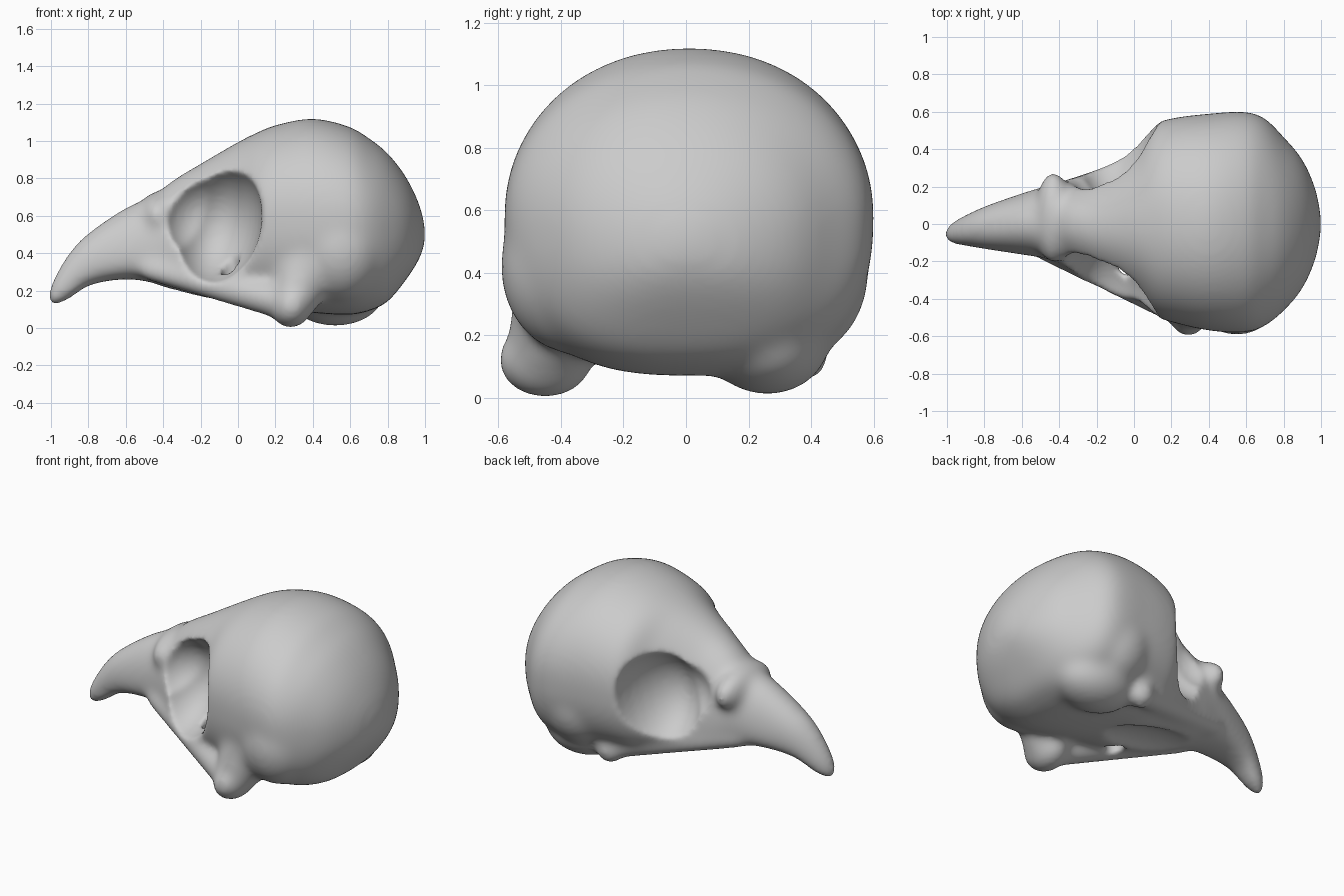
import bpy, bmesh
from math import cos, sin, tau
from mathutils import Matrix, Vector

old = bpy.data.objects.get("Cube")
if old:
    bpy.data.objects.remove(old)

bone = bpy.data.materials.new("bone grey")
bone.use_nodes = True
bone.diffuse_color = (0.6, 0.6, 0.6, 1)
bsdf = next(n for n in bone.node_tree.nodes if n.type == 'BSDF_PRINCIPLED')
bsdf.inputs["Base Color"].default_value = (0.6, 0.6, 0.6, 1)
bsdf.inputs["Roughness"].default_value = 0.7

# Stations from beak tip to back of head: x, y centre, half width, top, widest height, bottom
STATIONS = [
    (-1.015, -.06, .025, .2, .16, .115), (-.98, -.05, .055, .28, .19, .115),
    (-.9, -.035, .085, .41, .26, .155), (-.8, -.02, .115, .51, .34, .225),
    (-.6, 0, .165, .645, .38, .26), (-.45, .01, .2, .71, .42, .24),
    (-.35, 0, .24, .79, .36, .2), (-.2, -.02, .31, .88, .34, .16),
    (0, 0, .43, .995, .46, .12), (.1, .02, .51, 1.045, .58, .1),
    (.2, .02, .545, 1.085, .6, .1), (.4, .01, .58, 1.12, .6, .08),
    (.6, .01, .59, 1.075, .58, .07), (.7, .01, .555, 1.015, .56, .09),
    (.8, 0, .465, .935, .54, .14), (.9, 0, .345, .805, .52, .26),
    (.97, 0, .19, .66, .5, .37), (1, 0, .05, .55, .5, .45)]
SIDES = 48
STEPS = 5


def signed_power(v, p):
    return abs(v) ** p * (1 if v >= 0 else -1)


def refine(stations):
    """Smooth curve through the stations."""
    pts = [Vector(s) for s in stations]
    last = len(pts) - 1
    slopes = []
    for i in range(last + 1):
        a, b = pts[max(i - 1, 0)], pts[min(i + 1, last)]
        slopes.append((b - a) / (b[0] - a[0]))
    out = []
    for i in range(last):
        a, b = pts[i], pts[i + 1]
        h = b[0] - a[0]
        for k in range(STEPS):
            t = k / STEPS
            ease = t * t * (3 - 2 * t)
            out.append(a * (1 - ease) + b * ease + slopes[i] * (h * t * (1 - t) ** 2)
                       - slopes[i + 1] * (h * t * t * (1 - t)))
    return out + [pts[-1]]


def loft(bm, stations):
    rings = []
    for x, yc, w, top, mid, low in stations:
        ring = []
        for i in range(SIDES):
            a = tau * i / SIDES
            c, s = cos(a), sin(a)
            if s >= 0:
                p = (x, yc + w * signed_power(c, .95), mid + (top - mid) * s ** .97)
            else:  # fuller underside
                p = (x, yc + w * signed_power(c, .75), mid + (mid - low) * signed_power(s, .8))
            ring.append(bm.verts.new(p))
        rings.append(ring)
    for a, b in zip(rings, rings[1:]):
        for i in range(SIDES):
            j = (i + 1) % SIDES
            bm.faces.new((a[i], a[j], b[j], b[i]))
    bm.faces.new(rings[0])
    bm.faces.new(rings[-1])


def ellipsoid(bm, centre, radii, tilt=0):
    m = (Matrix.Translation(centre) @ Matrix.Rotation(tilt, 4, 'Y')
         @ Matrix.Diagonal((*radii, 1)))
    bmesh.ops.create_uvsphere(bm, u_segments=32, v_segments=20, radius=1, matrix=m)


def bar(bm, start, end, r1, r2):
    a, b = Vector(start), Vector(end)
    turn = (b - a).to_track_quat('Z', 'Y').to_matrix().to_4x4()
    bmesh.ops.create_cone(bm, cap_ends=True, segments=20, radius1=r1, radius2=r2,
                          depth=(b - a).length,
                          matrix=Matrix.Translation((a + b) / 2) @ turn)


def finish(bm, name):
    bmesh.ops.recalc_face_normals(bm, faces=bm.faces)
    mesh = bpy.data.meshes.new(name)
    bm.to_mesh(mesh)
    bm.free()
    ob = bpy.data.objects.new(name, mesh)
    bpy.context.collection.objects.link(ob)
    return ob


# Beak and braincase
bm = bmesh.new()
loft(bm, refine(STATIONS))

# Cheek bars, jaw joints, ear swellings and brow ridge (slightly lopsided)
bar(bm, (-.5, -.13, .32), (.28, -.46, .13), .06, .1)
bar(bm, (-.5, .13, .32), (.25, .36, .16), .06, .08)
ellipsoid(bm, (.29, -.45, .12), (.11, .155, .125), .4)
bar(bm, (.29, -.46, .12), (.4, -.34, .42), .12, .21)
ellipsoid(bm, (.27, .38, .14), (.09, .08, .09))
ellipsoid(bm, (.52, .26, .18), (.26, .2, .17))
ellipsoid(bm, (.55, -.36, .42), (.24, .235, .28))
ellipsoid(bm, (.48, .36, .4), (.24, .225, .27))
ellipsoid(bm, (-.43, .035, .6), (.1, .25, .13))
skull = finish(bm, "bird_skull")

# Eye sockets, palate hollow and a small opening in the socket floor
sockets = bmesh.new()
for y in (-.48, .56):
    ellipsoid(sockets, (-.12, y, .56), (.245, .42, .335), .2)
front_sockets = bmesh.new()
for y in (-.33, .41):
    ellipsoid(front_sockets, (-.2, y, .6), (.21, .25, .22), .25)
palate = bmesh.new()
ellipsoid(palate, (-.15, 0, .1), (.42, .17, .1), .15)
gap = bmesh.new()
ellipsoid(gap, (-.035, -.22, .2), (.055, .055, .25))
cutters = [finish(b, n) for b, n in
           ((sockets, "socket_cutter"), (front_sockets, "front_socket_cutter"),
            (palate, "palate_cutter"), (gap, "gap_cutter"))]


def remesh(size):
    m = skull.modifiers.new("fuse", 'REMESH')
    m.mode = 'VOXEL'
    m.voxel_size = size
    m.use_smooth_shade = True


def smooth(times):
    m = skull.modifiers.new("soften", 'SMOOTH')
    m.factor = .5
    m.iterations = times


remesh(.018)
smooth(22)
for cutter in cutters:
    cutter.hide_render = True
    cut = skull.modifiers.new("cut", 'BOOLEAN')
    cut.operation = 'DIFFERENCE'
    cut.solver = 'EXACT'
    cut.object = cutter
remesh(.015)
smooth(13)

# Bake the modelling steps and drop the cutters
bpy.ops.object.select_all(action='DESELECT')
skull.select_set(True)
bpy.context.view_layer.objects.active = skull
bpy.ops.object.convert(target='MESH')
for cutter in cutters:
    bpy.data.objects.remove(cutter)
skull.data.materials.clear()
skull.data.materials.append(bone)
bpy.ops.object.shade_smooth()
